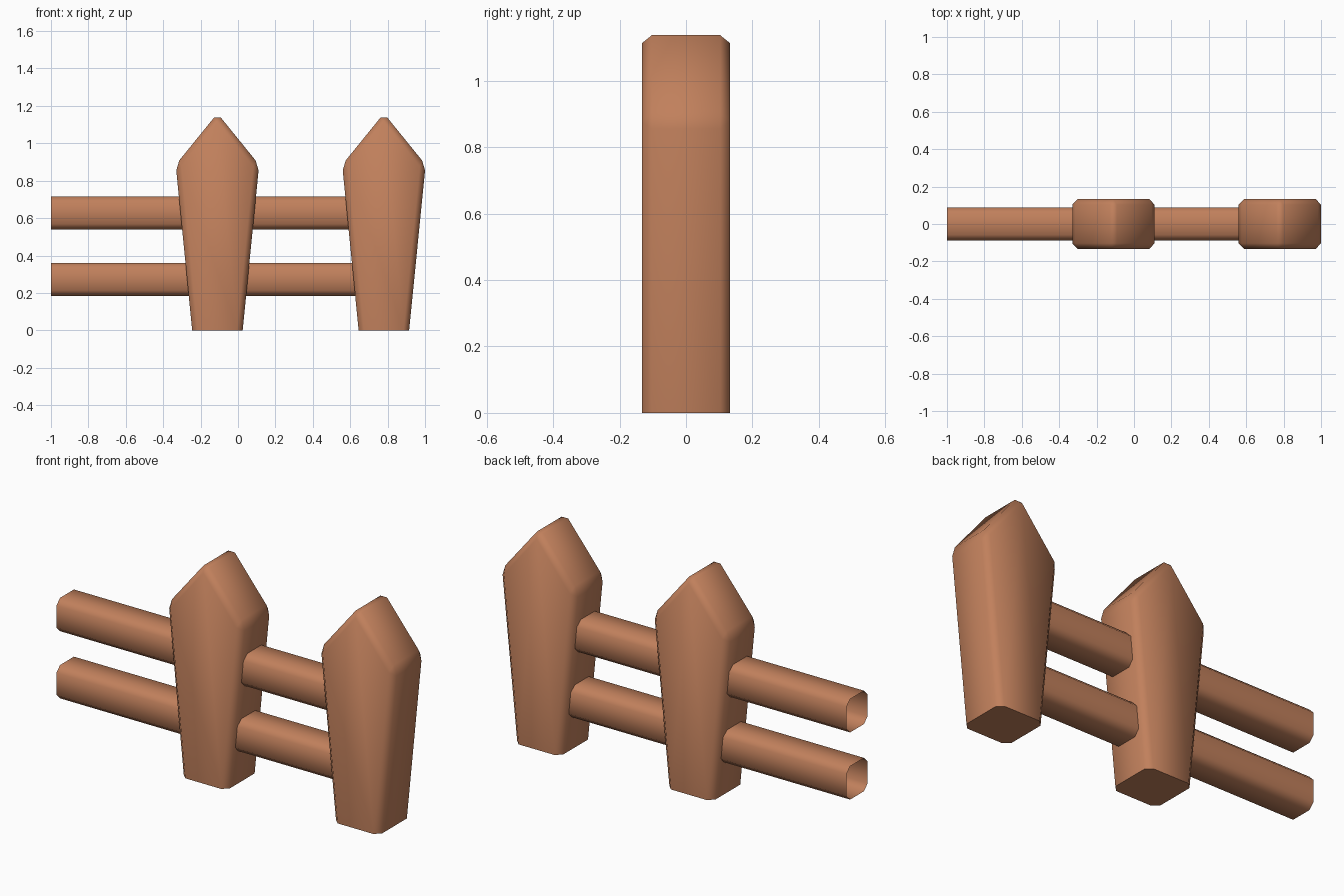
import bpy
import bmesh

if "Cube" in bpy.data.objects:
    bpy.data.objects.remove(bpy.data.objects["Cube"])

wood = bpy.data.materials.new("warm brown wood")
wood.diffuse_color = (0.533, 0.216, 0.107, 1)
wood.use_nodes = True
wood.node_tree.nodes["Principled BSDF"].inputs["Base Color"].default_value = wood.diffuse_color


def prism(name, profile, axis, start, end, location, chamfer, keep_cap, sharp_cap):
    """Extrude a profile along x or y, chamfer its edges and shade it smooth."""
    def place(p, d):
        return (d, p[0], p[1]) if axis == "x" else (p[0], d, p[1])

    bm = bmesh.new()
    a = [bm.verts.new(place(p, start)) for p in profile]
    b = [bm.verts.new(place(p, end)) for p in profile]
    n = len(profile)
    bm.faces.new(a)
    bm.faces.new(b[::-1])
    for i in range(n):
        j = (i + 1) % n
        bm.faces.new((a[j], a[i], b[i], b[j]))
    bmesh.ops.recalc_face_normals(bm, faces=bm.faces)
    edges = [e for e in bm.edges if not sharp_cap(e)]
    bmesh.ops.bevel(bm, geom=edges, offset=chamfer, offset_type="OFFSET",
                    segments=1, profile=0.5, affect="EDGES", clamp_overlap=True)
    if not keep_cap:
        bm.normal_update()
        caps = [f for f in bm.faces if abs(f.normal.x) > 0.9]
        bmesh.ops.delete(bm, geom=caps, context="FACES")
    for f in bm.faces:
        f.smooth = True
    # only square corners, such as the foot of a post, stay sharp
    for e in bm.edges:
        e.smooth = not (len(e.link_faces) == 2 and e.calc_face_angle(0) > 1.2)
    mesh = bpy.data.meshes.new(name)
    bm.to_mesh(mesh)
    bm.free()
    mesh.materials.append(wood)
    ob = bpy.data.objects.new(name, mesh)
    ob.location = location
    bpy.context.collection.objects.link(ob)
    return ob


# Pointed posts, widening upwards, unchamfered at the foot
post_profile = [(-0.135, 0), (0.135, 0), (0.223, 0.885), (0, 1.16), (-0.223, 0.885)]
for name, x in (("middle_post", -0.11), ("right_post", 0.78)):
    prism(name, post_profile, "y", -0.133, 0.133, (x, 0, 0), 0.03, True,
          lambda e: all(v.co.z < 0.01 for v in e.verts))

# Open-ended rails running through the posts, chamfered along their length
h = 0.088
rail_profile = [(-h, -h), (h, -h), (h, h), (-h, h)]
for name, z in (("lower_rail", 0.272), ("upper_rail", 0.627)):
    prism(name, rail_profile, "x", -1.0, 0.78, (0, 0, z), 0.03, False,
          lambda e: abs(e.verts[0].co.x - e.verts[1].co.x) < 0.01)
